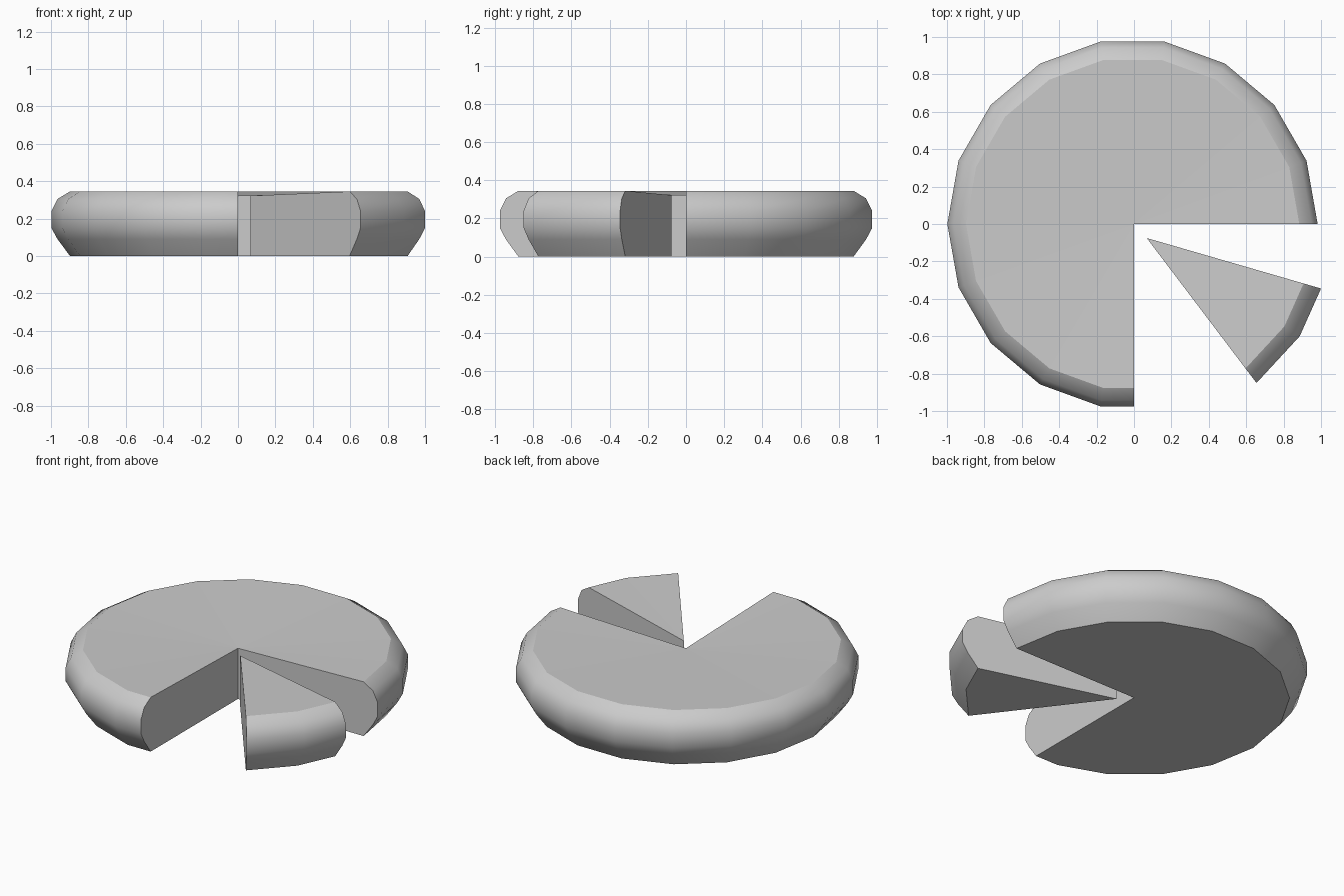
import bpy, bmesh
from math import cos, sin, radians
from mathutils import Vector

cube = bpy.data.objects.get("Cube")
if cube:
    bpy.data.objects.remove(cube, do_unlink=True)

grey = bpy.data.materials.new("light_grey")
grey.use_nodes = True
colour = (0.6, 0.6, 0.6, 1)
grey.diffuse_color = colour
grey.node_tree.nodes["Principled BSDF"].inputs["Base Color"].default_value = colour

# Rounded rim: (fraction of the radius, height), from bottom to top
RIM = [(0.9, 0), (0.967, 0.09), (1, 0.15), (1, 0.24), (0.967, 0.305), (0.9, 0.345)]
DIP = 0.322  # the top sinks slightly towards the cut corner


def cheese(name, apex, outline):
    """Cut round: rim profile swept along the outline, closed to the apex."""
    bm = bmesh.new()
    apex = Vector(apex)
    low = bm.verts.new((*apex, 0))
    high = bm.verts.new((*apex, DIP))
    columns = []
    for point in outline:
        arm = Vector(point) - apex
        columns.append([bm.verts.new((*(apex + arm * f), z)) for f, z in RIM])
    rim = []
    for a, b in zip(columns, columns[1:]):
        for i in range(len(RIM) - 1):
            rim.append(bm.faces.new((a[i], b[i], b[i + 1], a[i + 1])))
        bm.faces.new((high, a[-1], b[-1]))
        bm.faces.new((low, b[0], a[0]))
    # flat cut sides
    bm.faces.new([low] + columns[0] + [high])
    bm.faces.new([high] + columns[-1][::-1] + [low])
    bmesh.ops.recalc_face_normals(bm, faces=bm.faces)
    # smooth rim with crisp borders
    for face in rim:
        face.smooth = True
    for edge in bm.edges:
        if sum(f in rim for f in edge.link_faces) == 1:
            edge.smooth = False
    mesh = bpy.data.meshes.new(name)
    bm.to_mesh(mesh)
    bm.free()
    mesh.materials.append(grey)
    obj = bpy.data.objects.new(name, mesh)
    bpy.context.collection.objects.link(obj)
    return obj


# Main wheel with a quarter removed
R, CX = 0.99, -0.008
ring = [(CX + R * cos(radians(a)), R * sin(radians(a))) for a in range(0, 261, 20)]
ring.append((0, -R * cos(radians(10))))
cheese("cheese_wheel", (0, 0), ring)

# Loose wedge in the gap
cheese("cheese_wedge", (0.068, -0.075), [(0.655, -0.85), (0.886, -0.6), (1, -0.345)])
